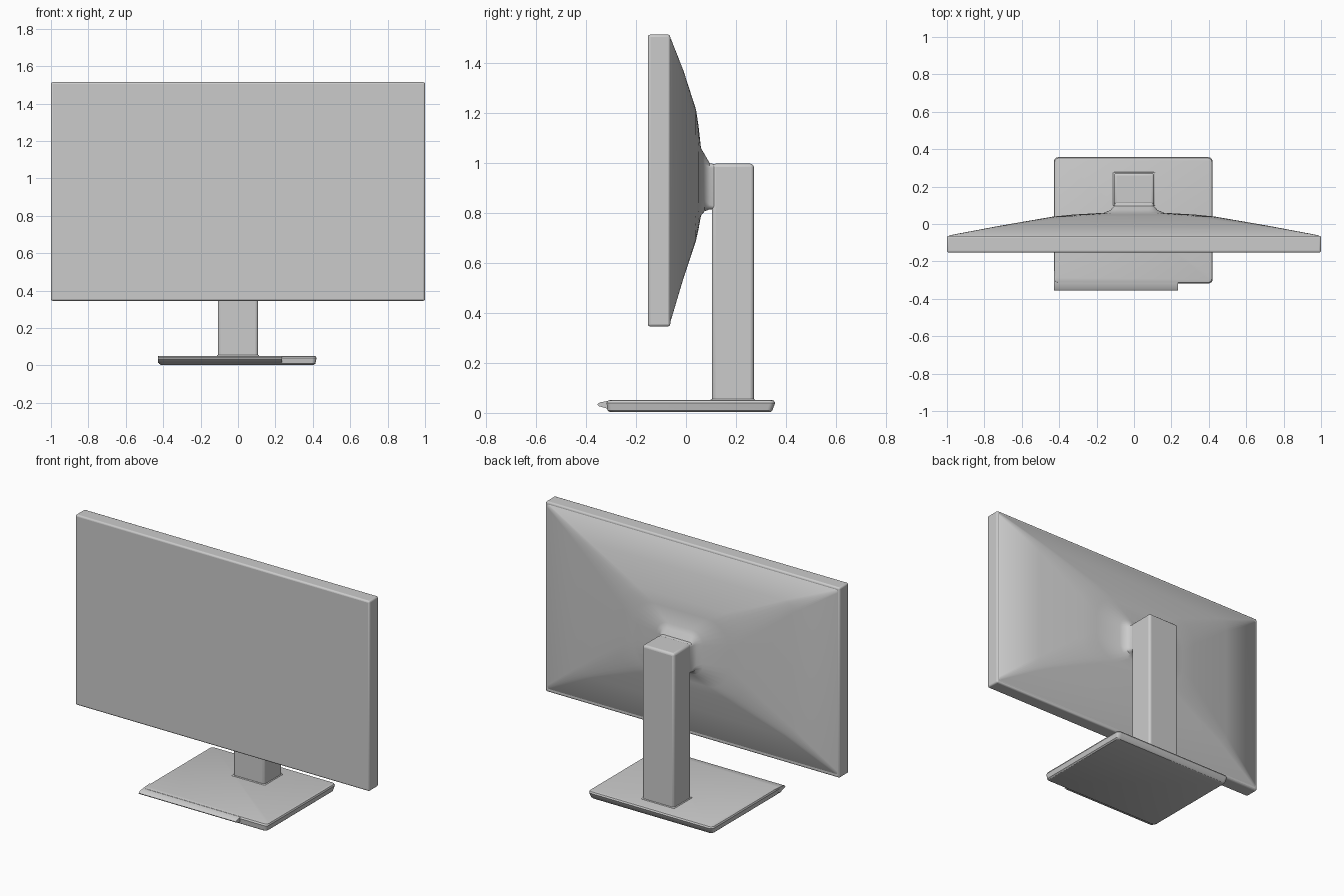
import bpy, bmesh, math
from mathutils import Vector

cube = bpy.data.objects.get("Cube")
if cube:
    bpy.data.objects.remove(cube, do_unlink=True)

grey = bpy.data.materials.new("plain grey")
grey.use_nodes = True
colour = (0.6, 0.6, 0.6, 1)
grey.diffuse_color = colour
grey.node_tree.nodes["Principled BSDF"].inputs["Base Color"].default_value = colour


def finish(name, bm, bevel=0.0, angle=35):
    bmesh.ops.recalc_face_normals(bm, faces=bm.faces)
    mesh = bpy.data.meshes.new(name)
    bm.to_mesh(mesh)
    bm.free()
    mesh.materials.append(grey)
    ob = bpy.data.objects.new(name, mesh)
    bpy.context.collection.objects.link(ob)
    if bevel:
        mod = ob.modifiers.new("soft edges", "BEVEL")
        mod.width, mod.segments = bevel, 3
    bpy.ops.object.select_all(action="DESELECT")
    ob.select_set(True)
    bpy.context.view_layer.objects.active = ob
    bpy.ops.object.shade_smooth_by_angle(angle=math.radians(angle))
    return ob


def box(name, low, high, bevel):
    bm = bmesh.new()
    bmesh.ops.create_cube(bm, size=1)
    low, high = Vector(low), Vector(high)
    for v in bm.verts:
        v.co = (low + high) / 2 + v.co * (high - low)
    return finish(name, bm, bevel)


def ring(half_w, low, high, radius, steps=6):
    """Rounded rectangle as (across, up) pairs."""
    mid, half_h = (low + high) / 2, (high - low) / 2
    points = []
    for corner, (sx, sy) in enumerate([(1, 1), (-1, 1), (-1, -1), (1, -1)]):
        for i in range(steps + 1):
            a = (corner + i / steps) * math.pi / 2
            points.append((sx * (half_w - radius) + radius * math.cos(a),
                           mid + sy * (half_h - radius) + radius * math.sin(a)))
    return points


def loft(name, sections, place, angle=35):
    """Skin a row of (depth, half width, low, high, radius) sections."""
    bm = bmesh.new()
    rings = [[bm.verts.new(place(a, b, d)) for a, b in ring(w, lo, hi, r)]
             for d, w, lo, hi, r in sections]
    for one, two in zip(rings, rings[1:]):
        for i in range(len(one)):
            j = (i + 1) % len(one)
            bm.faces.new((one[i], one[j], two[j], two[i]))
    bm.faces.new(rings[0])
    bm.faces.new(rings[-1])
    return finish(name, bm, angle=angle)


def upright(a, b, d):
    return (a, d, b)


def flat(a, b, d):
    return (a - 0.004, b, d)


# Screen slab
box("screen_panel", (-1, -0.153, 0.346), (1, -0.063, 1.515), 0.01)

# Tapered back housing, flowing into the neck
loft("back_housing", [
    (-0.07, 0.992, 0.355, 1.507, 0.01),
    (-0.06, 0.985, 0.372, 1.497, 0.015),
    (-0.01, 0.72, 0.54, 1.37, 0.06),
    (0.04, 0.43, 0.69, 1.215, 0.13),
    (0.05, 0.33, 0.735, 1.15, 0.15),
    (0.06, 0.16, 0.79, 1.06, 0.08),
    (0.075, 0.125, 0.808, 1.035, 0.05),
    (0.095, 0.108, 0.815, 1.0, 0.02),
    (0.13, 0.105, 0.815, 0.993, 0.01)], upright, 40)

# Stand column with a slight foot flare
box("stand_column", (-0.108, 0.104, 0.03), (0.108, 0.272, 0.998), 0.014)
box("column_foot", (-0.113, 0.098, 0.04), (0.113, 0.277, 0.056), 0.005)

# Base plate with undercut rim
loft("base_plate", [
    (0.003, 0.41, -0.305, 0.338, 0.02),
    (0.01, 0.418, -0.315, 0.346, 0.022),
    (0.04, 0.424, -0.318, 0.357, 0.022),
    (0.049, 0.42, -0.312, 0.352, 0.02),
    (0.052, 0.412, -0.3, 0.343, 0.018)], flat)

# Thin front lip, stopping short of the left corner
lip = bmesh.new()
profile = [(-0.25, 0.052), (-0.312, 0.048), (-0.345, 0.042), (-0.356, 0.034),
           (-0.35, 0.027), (-0.325, 0.02), (-0.3, 0.012)]
ends = [[lip.verts.new((x, y, z)) for y, z in profile] for x in (-0.427, 0.236)]
for i in range(len(profile)):
    j = (i + 1) % len(profile)
    lip.faces.new((ends[0][i], ends[0][j], ends[1][j], ends[1][i]))
for end in ends:
    lip.faces.new(end)
finish("base_front_lip", lip)
